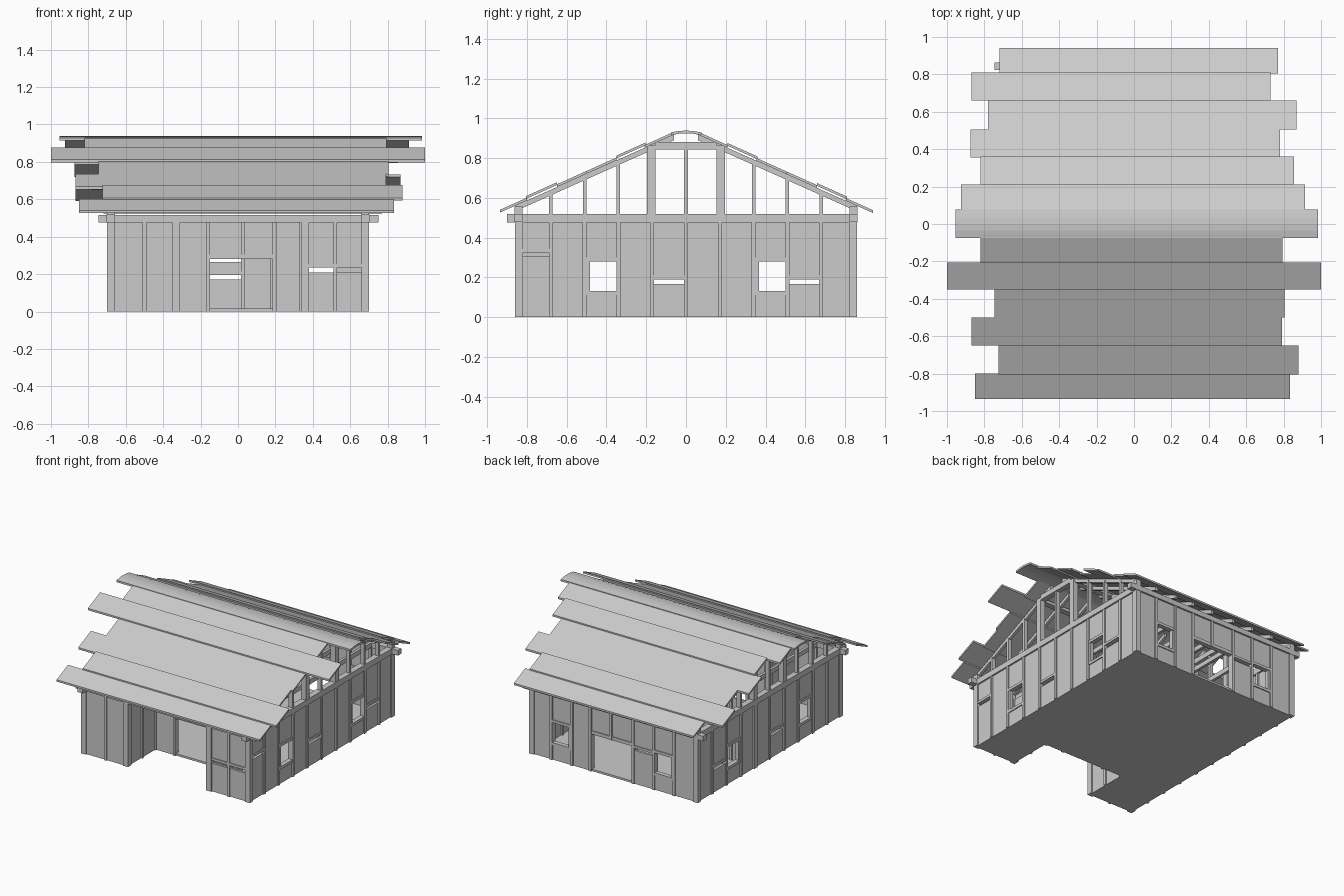
import bpy, bmesh
from mathutils import Vector

if "Cube" in bpy.data.objects:
    bpy.data.objects.remove(bpy.data.objects["Cube"])


def mesh_object(name, bm):
    bmesh.ops.recalc_face_normals(bm, faces=bm.faces)
    me = bpy.data.meshes.new(name)
    bm.to_mesh(me)
    bm.free()
    ob = bpy.data.objects.new(name, me)
    bpy.context.collection.objects.link(ob)
    return ob


def add_box(bm, b):
    x0, x1, y0, y1, z0, z1 = b
    vs = bmesh.ops.create_cube(bm, size=1)['verts']
    for v in vs:
        v.co = Vector((x1 if v.co.x > 0 else x0, y1 if v.co.y > 0 else y0,
                       z1 if v.co.z > 0 else z0))


def add_prism(bm, pts, shift):
    f = bm.faces.new([bm.verts.new(p) for p in pts])
    ext = bmesh.ops.extrude_face_region(bm, geom=[f], use_keep_orig=True)
    for v in ext['geom']:
        if isinstance(v, bmesh.types.BMVert):
            v.co += Vector(shift)


def boxes(name, items):
    bm = bmesh.new()
    for b in items:
        add_box(bm, b)
    return mesh_object(name, bm)


def wall(name, axis, face, out, grid, bays, ends=(0.02, 0.02), top=0.48):
    """Framed wall; bays maps bay index to its open (z0, z1) gaps."""
    studs, panels, rails = [], [], []

    def put(lst, a0, a1, d0, d1, z0, z1):
        p, q = sorted((face - out * d0, face - out * d1))
        lst.append((a0, a1, p, q, z0, z1) if axis == 'x' else (p, q, a0, a1, z0, z1))

    for i, g in enumerate(grid):
        w = ends[0] if i == 0 else ends[1] if i == len(grid) - 1 else 0.01
        lo = 0.0
        if any(k in bays and bays[k][0] == 'door' for k in (i,)) and bays.get(i - 1, [0])[0] == 'door':
            lo = 0.28                       # stud stops above the doorway
        put(studs, g - w, g + w, 0, 0.04, lo, top)
    for i in range(len(grid) - 1):
        a0, a1 = grid[i] + 0.005, grid[i + 1] - 0.005
        kind, *gaps = bays.get(i, ['solid'])
        if kind == 'door':
            gaps = [(0.0, 0.29)]
            put(rails, a0, a1, 0.003, 0.037, 0.28, 0.305)
        if kind == 'window':
            gaps = [(0.12, 0.29)]
            put(rails, a0, a1, 0.003, 0.037, 0.28, 0.30)
            put(rails, a0, a1, 0.003, 0.037, 0.11, 0.13)
            put(rails, a0, a0 + 0.022, 0.006, 0.034, 0.13, 0.28)
        if kind == 'slit':
            for lo, hi in gaps:
                put(rails, a0, a1, 0.003, 0.037, hi, hi + 0.018)
        z = 0.0
        for lo, hi in gaps + [(top, top)]:
            if lo > z:
                put(panels, a0, a1, 0.010, 0.028, z, lo)
            z = hi
    boxes(name + "_studs", studs)
    boxes(name + "_panels", panels)
    if rails:
        boxes(name + "_rails", rails)


XG = [-0.68, -0.50, -0.33, -0.16, 0.025, 0.195, 0.35, 0.52, 0.68]
YG = [-0.84, -0.68, -0.51, -0.34, -0.17, 0, 0.17, 0.34, 0.51, 0.68, 0.84]

# Side walls
side = {2: ['window'], 7: ['window'], 4: ['slit', (0.165, 0.19)], 8: ['slit', (0.165, 0.19)]}
wall("right_wall", 'y', 0.70, 1, YG, {**side, 0: ['slit', (0.305, 0.325)]})
wall("left_wall", 'y', -0.70, -1, YG, side)
# Back wall
wall("back_wall", 'x', 0.86, 1, XG, {1: ['window'], 6: ['window'], 3: ['door'], 4: ['door'],
                                     2: ['slit', (0.25, 0.27)]})
# Front walls either side of the porch
wall("front_left_wall", 'x', -0.86, -1, XG[:3], {})
wall("front_right_wall", 'x', -0.86, -1, XG[6:],
     {0: ['slit', (0.21, 0.235)], 1: ['slit', (0.21, 0.235)]}, ends=(0.012, 0.02))
# Recessed porch walls
wall("porch_back_wall", 'x', -0.53, -1, XG[2:7], {1: ['door'], 2: ['door']})
wall("porch_left_wall", 'y', -0.31, 1, YG[:3], {})
wall("porch_right_wall", 'y', 0.34, -1, YG[:3], {})
# Interior partition
wall("partition", 'x', 0.15, -1, XG[:6], {3: ['slit', (0.17, 0.195), (0.265, 0.285)]})

# Notched floor
bm = bmesh.new()
add_prism(bm, [(-0.69, -0.85, 0), (-0.32, -0.85, 0), (-0.32, -0.52, 0), (0.35, -0.52, 0),
               (0.35, -0.85, 0), (0.69, -0.85, 0), (0.69, 0.85, 0), (-0.69, 0.85, 0)], (0, 0, 0.015))
mesh_object("floor", bm)

# Top plates with crossing ends
boxes("side_plates", [(s * 0.68 - 0.022, s * 0.68 + 0.022, -0.90, 0.862, 0.475, 0.518) for s in (-1, 1)])
boxes("end_plates", [(-0.745, 0.75, s * 0.843 - 0.02, s * 0.843 + 0.02, 0.477, 0.515) for s in (-1, 1)])
boxes("ceiling_ties", [(x - 0.01, x + 0.01, -0.86, 0.86, 0.48, 0.515) for x in XG[1:-1]])

EAVE, EZ, SLOPE = 0.935, 0.540, 0.448
T = 0.014


def roof_z(y):
    return EZ + (EAVE - abs(y)) * SLOPE


# Rafters, one pair per frame
bm = bmesh.new()
for x in XG:
    for s in (-1, 1):
        prof = [(0.86, roof_z(0.86) - T), (0.06, roof_z(0.06) - T),
                (0.06, roof_z(0.06) - 0.042), (0.86, roof_z(0.86) - 0.042)]
        add_prism(bm, [(x - 0.01, s * y, z) for y, z in prof], (0.02, 0, 0))
mesh_object("rafters", bm)

# Gable framing: thin studs, stout inner posts, collar beam, corner heads
studs, posts, collars = [], [], []
for s in (-1, 1):
    x = s * 0.68
    for y in (-0.68, -0.51, -0.34, 0, 0.34, 0.51, 0.68):
        studs.append((x - 0.015, x + 0.015, y - 0.009, y + 0.009, 0.515,
                      min(roof_z(y) - 0.03, 0.85)))
    for y in (-0.175, 0.175):
        posts.append((x - 0.02, x + 0.02, y - 0.022, y + 0.022, 0.515, 0.85))
    for y in (-0.842, 0.842):
        posts.append((x - 0.02, x + 0.02, y - 0.02, y + 0.02, 0.515, 0.557))
    collars.append((x - 0.02, x + 0.02, -0.155, 0.155, 0.842, 0.88))
boxes("gable_studs", studs)
boxes("gable_posts", posts)
boxes("gable_collars", collars)
boxes("purlins", [(-0.70, 0.70, s * 0.175 - 0.022, s * 0.175 + 0.022, 0.84, 0.862) for s in (-1, 1)])

# Roof boards: inner y, outer y, left x, right x, lift
front = [(0.06, 0.21, -0.82, 0.795, 0), (0.205, 0.35, -1.0, 1.0, 1), (0.35, 0.50, -0.745, 0.805, 0),
         (0.50, 0.65, -0.87, 0.79, 0), (0.65, 0.805, -0.725, 0.88, 1), (0.80, 0.935, -0.85, 0.835, 0)]
back = [(0.06, 0.21, -0.925, 0.915, 0), (0.21, 0.36, -0.82, 0.855, 1), (0.355, 0.505, -0.875, 0.78, 0),
        (0.505, 0.66, -0.78, 0.87, 0), (0.66, 0.81, -0.87, 0.73, 1), (0.805, 0.94, -0.72, 0.77, 0)]
for side_name, s, rows in (("front", -1, front), ("back", 1, back)):
    for i, (a, b, x0, x1, up) in enumerate(rows):
        h = up * 0.010
        bm = bmesh.new()
        add_prism(bm, [(x0, s * a, roof_z(a) + h), (x0, s * b, roof_z(b) + h),
                       (x0, s * b, roof_z(b) + h - T), (x0, s * a, roof_z(a) + h - T)], (x1 - x0, 0, 0))
        mesh_object(f"{side_name}_roof_board_{i + 1}", bm)

# Rounded ridge cap
top = [(-0.075, 0.929), (-0.035, 0.936), (0, 0.938), (0.035, 0.936), (0.078, 0.929)]
bm = bmesh.new()
add_prism(bm, [(-0.955, y, z) for y, z in top] + [(-0.955, y, z - T) for y, z in reversed(top)],
          (1.94, 0, 0))
mesh_object("ridge_cap", bm)
